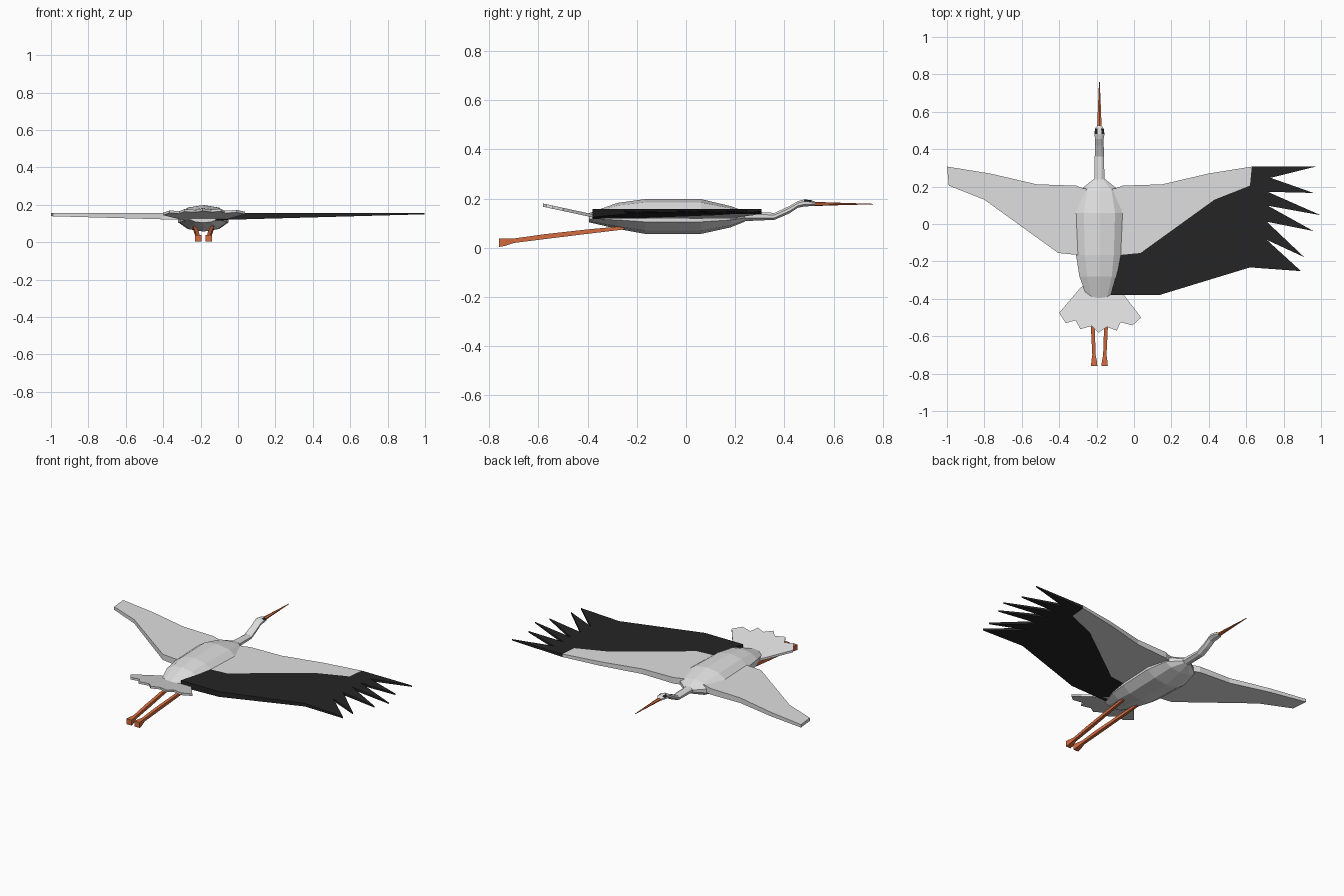
import bpy, bmesh, math

if "Cube" in bpy.data.objects:
    bpy.data.objects.remove(bpy.data.objects["Cube"])

CX = -0.185  # centre line of the bird


def material(name, rgb):
    m = bpy.data.materials.new(name)
    m.diffuse_color = (*rgb, 1)
    m.use_nodes = True
    m.node_tree.nodes["Principled BSDF"].inputs["Base Color"].default_value = m.diffuse_color
    return m


WHITE = material("pale_grey", (0.74, 0.74, 0.74))
BLACK = material("black", (0.018, 0.018, 0.018))
ORANGE = material("orange", (0.66, 0.15, 0.05))


def finish(name, bm, *mats):
    bmesh.ops.recalc_face_normals(bm, faces=bm.faces[:])
    me = bpy.data.meshes.new(name)
    for m in mats:
        me.materials.append(m)
    bm.normal_update()
    if len(mats) > 1:  # eye patches on the upper sides of the head
        for f in bm.faces:
            c = f.calc_center_median()
            if 0.475 < c.y < 0.515 and abs(f.normal.x) > 0.25 and f.normal.z > 0.2:
                f.material_index = 1
    bm.to_mesh(me)
    bm.free()
    ob = bpy.data.objects.new(name, me)
    bpy.context.collection.objects.link(ob)
    return ob


def loft(name, rings, sides, *mats):
    """Skin elliptical rings (x, y, z_low, z_high, half_width) set along y."""
    bm = bmesh.new()
    loops = []
    for x, y, lo, hi, w in rings:
        loop = []
        for i in range(sides):
            a = 2 * math.pi * (i + 0.5) / sides
            k = 1 / math.cos(math.pi / sides)
            loop.append(bm.verts.new((x + w * k * math.cos(a), y,
                                      (lo + hi) / 2 + (hi - lo) / 2 * k * math.sin(a))))
        loops.append(loop)
    for a, b in zip(loops, loops[1:]):
        for i in range(sides):
            j = (i + 1) % sides
            bm.faces.new((a[i], a[j], b[j], b[i]))
    bm.faces.new(loops[0])
    bm.faces.new(loops[-1])
    return finish(name, bm, *mats)


def plate(name, outline, top, thick, mat):
    """Slab over an outline, with top height and thickness as functions of x, y."""
    bm = bmesh.new()
    up = [bm.verts.new((x, y, top(x, y))) for x, y in outline]
    dn = [bm.verts.new((x, y, top(x, y) - thick(x, y))) for x, y in outline]
    bm.faces.new(up)
    bm.faces.new(dn[::-1])
    n = len(up)
    for i in range(n):
        j = (i + 1) % n
        bm.faces.new((up[i], dn[i], dn[j], up[j]))
    return finish(name, bm, mat)


# Body
body = [(-0.395, 0.105, 0.14, 0.065), (-0.28, 0.08, 0.18, 0.107),
        (-0.165, 0.06, 0.195, 0.125), (0.06, 0.06, 0.195, 0.135),
        (0.18, 0.085, 0.168, 0.105), (0.24, 0.108, 0.148, 0.03)]
loft("body", [(CX, *r) for r in body], 10, WHITE)

# Neck and head with dark eye patches
neck = [(0.22, 0.108, 0.15, 0.027), (0.36, 0.114, 0.142, 0.025),
        (0.42, 0.14, 0.17, 0.023), (0.455, 0.163, 0.19, 0.023),
        (0.48, 0.168, 0.197, 0.027), (0.51, 0.17, 0.194, 0.023),
        (0.525, 0.171, 0.187, 0.012)]
loft("neck_and_head", [(CX, *r) for r in neck], 8, WHITE, BLACK)

# Beak
loft("beak", [(CX, 0.515, 0.171, 0.186, 0.012), (CX, 0.62, 0.174, 0.183, 0.008),
              (CX, 0.76, 0.177, 0.179, 0.002)], 6, ORANGE)

# Legs with flared feet
for name, s in (("left_leg", -1), ("right_leg", 1)):
    loft(name, [(CX + s * dx, y, z - r, z + r, r) for dx, y, z, r in (
        (0.050, -0.25, 0.082, 0.007), (0.043, -0.40, 0.066, 0.009),
        (0.034, -0.58, 0.045, 0.010), (0.029, -0.70, 0.029, 0.009),
        (0.028, -0.735, 0.023, 0.015), (0.028, -0.76, 0.021, 0.017))], 4, ORANGE)


# Wings: flat on top, thinning toward the tips
def wing_top(x, y):
    return 0.157


def wing_thick(x, y):
    return 0.041 - 0.033 * abs(x - CX) / 1.185


lead = [(-0.185, 0.18), (-0.10, 0.19), (-0.06, 0.205), (0.15, 0.212), (0.40, 0.27), (0.63, 0.307)]
trail = [(0.62, 0.205), (0.43, 0.13), (0.035, -0.155), (-0.068, -0.165), (-0.185, -0.165)]
inner = lead + trail
plate("right_inner_wing", inner, wing_top, wing_thick, WHITE)
plate("left_inner_wing", [(2 * CX - x, y) for x, y in inner], wing_top, wing_thick, WHITE)

# Dark flight feathers, only on the right wing
fingers = [(0.973, 0.307), (0.73, 0.247), (0.96, 0.166), (0.715, 0.172),
           (0.998, 0.047), (0.715, 0.098), (0.96, -0.038), (0.71, 0.012),
           (0.91, -0.177), (0.71, -0.085), (0.893, -0.252), (0.71, -0.172)]
# order each feather as tip then notch, ending at the rear edge
fingers[-1] = (0.62, -0.232)
rear = [(0.135, -0.38), (-0.125, -0.38), (-0.07, -0.165)]
plate("right_flight_feathers", [lead[-1]] + fingers + rear + trail[2::-1],
      wing_top, wing_thick, BLACK)

# Tail fan, rising to the rear
tail = [(-0.235, -0.30), (-0.29, -0.345), (-0.40, -0.475), (-0.365, -0.53), (-0.312, -0.515),
        (-0.287, -0.562), (-0.225, -0.545), (-0.19, -0.582), (-0.145, -0.55),
        (-0.092, -0.57), (-0.072, -0.525), (-0.008, -0.542), (0.038, -0.50),
        (-0.08, -0.345), (-0.135, -0.30)]
plate("tail", tail, lambda x, y: 0.137 - 0.215 * (y + 0.38), lambda x, y: 0.013, WHITE)
